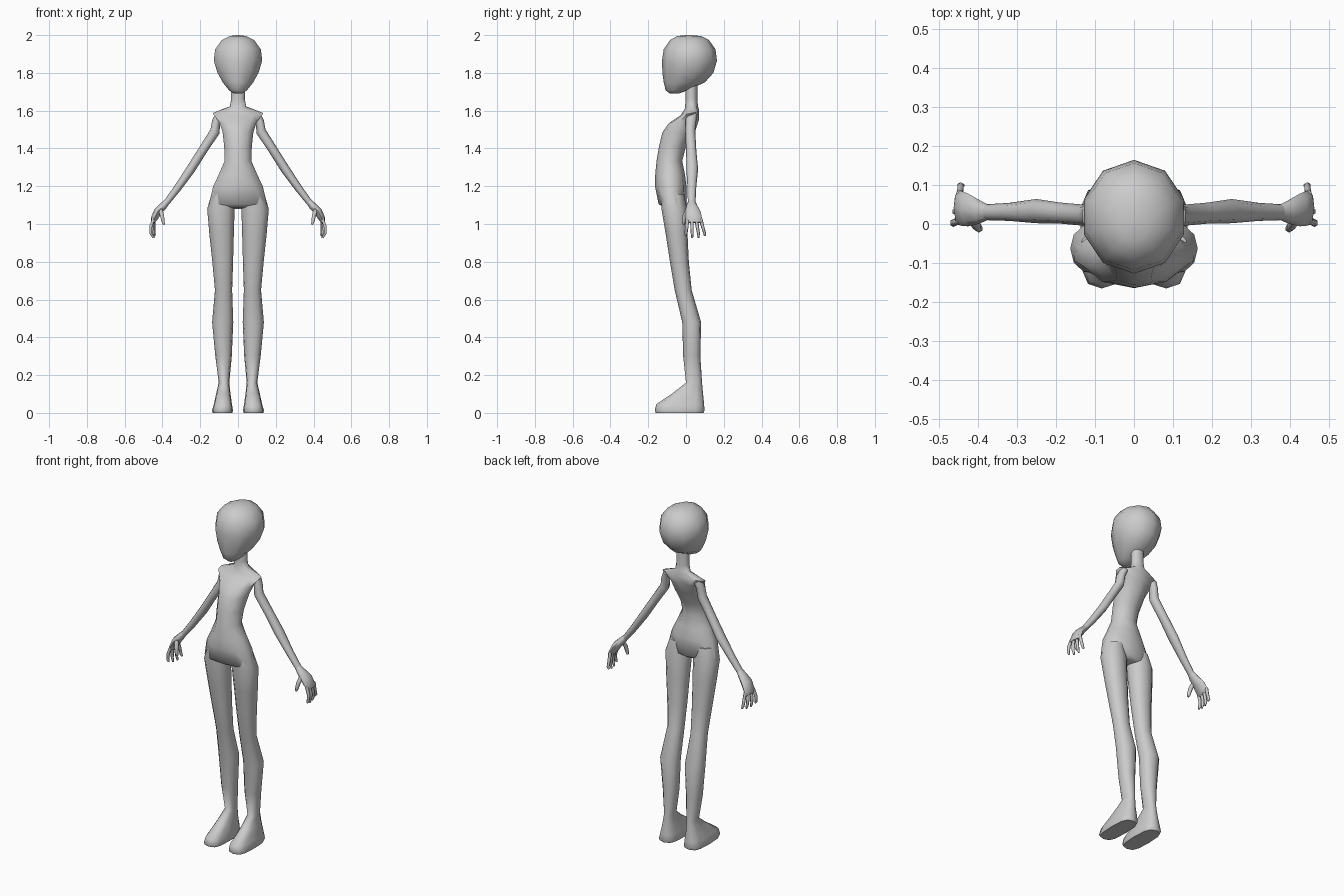
import bpy, bmesh
from math import sin, cos, pi, radians
from mathutils import Vector


def loft(name, rings, n=10, mirror=False):
    """Skin a closed surface over rings of (centre, u axis, v axis, roundness)."""
    bm = bmesh.new()
    loops = []
    for c, u, v, e in rings:
        loop = []
        for i in range(n):
            s, k = sin(2 * pi * i / n), cos(2 * pi * i / n)
            a = abs(s) ** e * (1 if s > 0 else -1)
            b = abs(k) ** e * (1 if k > 0 else -1)
            loop.append(bm.verts.new(c + u * a + v * b))
        loops.append(loop)
    for p, q in zip(loops, loops[1:]):
        for i in range(n):
            j = (i + 1) % n
            bm.faces.new((p[i], p[j], q[j], q[i]))
    bm.faces.new(loops[0])
    bm.faces.new(loops[-1])
    bmesh.ops.recalc_face_normals(bm, faces=bm.faces)
    mesh = bpy.data.meshes.new(name)
    bm.to_mesh(mesh)
    bm.free()
    ob = bpy.data.objects.new(name, mesh)
    bpy.context.collection.objects.link(ob)
    bpy.ops.object.select_all(action='DESELECT')
    ob.select_set(True)
    bpy.context.view_layer.objects.active = ob
    bpy.ops.object.shade_smooth_by_angle(angle=radians(65))
    if mirror:
        ob.modifiers.new("mirror", 'MIRROR')
    return ob


def slab(x0, x1, yf, yb, zf, zb=None, e=1.0):
    """Near-horizontal ring from its left/right, front/back limits."""
    zb = zf if zb is None else zb
    return (Vector(((x0 + x1) / 2, (yf + yb) / 2, (zf + zb) / 2)),
            Vector(((x1 - x0) / 2, 0, 0)),
            Vector((0, (yb - yf) / 2, (zb - zf) / 2)), e)


def tube(name, path, n=8):
    """Mirrored limb along points (x, y, z, radius across, radius in y)."""
    pts = [Vector(p[:3]) for p in path]
    rings = []
    for i, p in enumerate(path):
        t = pts[min(i + 1, len(pts) - 1)] - pts[max(i - 1, 0)]
        u = Vector((0, 1, 0)).cross(t).normalized()
        rings.append((pts[i], u * p[3], Vector((0, p[4], 0)), 1.0))
    return loft(name, rings, n, True)


# Head: half width, front, back, height
head = [(.022, -.085, -.04, 1.69), (.05, -.108, .01, 1.708), (.085, -.118, .10, 1.75),
        (.114, -.125, .145, 1.80), (.135, -.127, .164, 1.865), (.127, -.118, .156, 1.925),
        (.09, -.085, .122, 1.974), (.045, -.045, .08, 1.995), (.01, .0, .03, 2.0)]
loft("head", [slab(-w, w, f, b, z) for w, f, b, z in head], 10)

# Torso and neck: half width, front, back, front height, back height
torso = [(.09, -.11, -.02, 1.085, 1.08), (.162, -.145, .002, 1.105, 1.095),
         (.138, -.164, .002, 1.2, 1.2), (.108, -.163, -.005, 1.26, 1.26),
         (.074, -.156, -.02, 1.335, 1.335), (.077, -.143, .0, 1.41, 1.41),
         (.086, -.125, .05, 1.485, 1.495), (.105, -.09, .068, 1.535, 1.55),
         (.138, -.03, .07, 1.575, 1.595), (.045, -.006, .063, 1.61, 1.63),
         (.038, -.002, .06, 1.66, 1.66), (.038, -.002, .06, 1.74, 1.74)]
loft("torso", [slab(-w, w, f, b, zf, zb) for w, f, b, zf, zb in torso], 10)

# Legs running down into the pointed feet: inner, outer, front, back, height, roundness
leg = [(.025, .14, -.13, -.01, 1.16, 1), (.018, .163, -.13, .004, 1.08, .9),
       (.022, .152, -.108, .008, .95, .9), (.026, .136, -.085, .015, .8, .9),
       (.031, .122, -.06, .03, .65, .9), (.025, .137, -.02, .08, .48, .9),
       (.033, .12, -.015, .076, .3, .9), (.046, .102, .0, .085, .16, .9),
       (.04, .115, -.07, .09, .105, .85), (.032, .128, -.158, .096, .045, .65),
       (.026, .138, -.165, .098, .012, .65), (.03, .134, -.16, .093, .0, .65)]
loft("leg", [slab(a, b, f, k, z, None, e) for a, b, f, k, z, e in leg], 12, True)

# Arms
tube("arm", [(.10, .03, 1.58, .02, .03), (.115, .026, 1.545, .022, .028),
             (.122, .022, 1.49, .026, .027), (.19, .028, 1.385, .024, .027),
             (.25, .033, 1.29, .024, .031), (.32, .031, 1.19, .02, .023),
             (.385, .03, 1.105, .016, .02)])

# Palms
tube("palm", [(.372, .03, 1.122, .016, .019), (.395, .031, 1.096, .02, .03),
              (.425, .036, 1.065, .022, .042), (.446, .041, 1.025, .017, .045),
              (.452, .043, 1.008, .009, .04)])

# Fingers, fanned out front to back
for i in range(4):
    base, tip = .008 + .023 * i, .0 + .033 * i
    end = .927 if i in (1, 2) else .938
    x = .462 - .006 * i
    tube(f"finger_{i + 1}", [(.446, base, 1.03, .009, .01),
                             (x, (base + tip) / 2, .985, .009, .009),
                             (x, tip, .95, .008, .008),
                             (x - .006, tip, end, .005, .005)], 6)

# Thumbs
tube("thumb", [(.412, .012, 1.078, .014, .014), (.402, -.006, 1.045, .012, .012),
               (.397, -.012, 1.015, .01, .01), (.392, -.012, .997, .006, .006)], 6)
